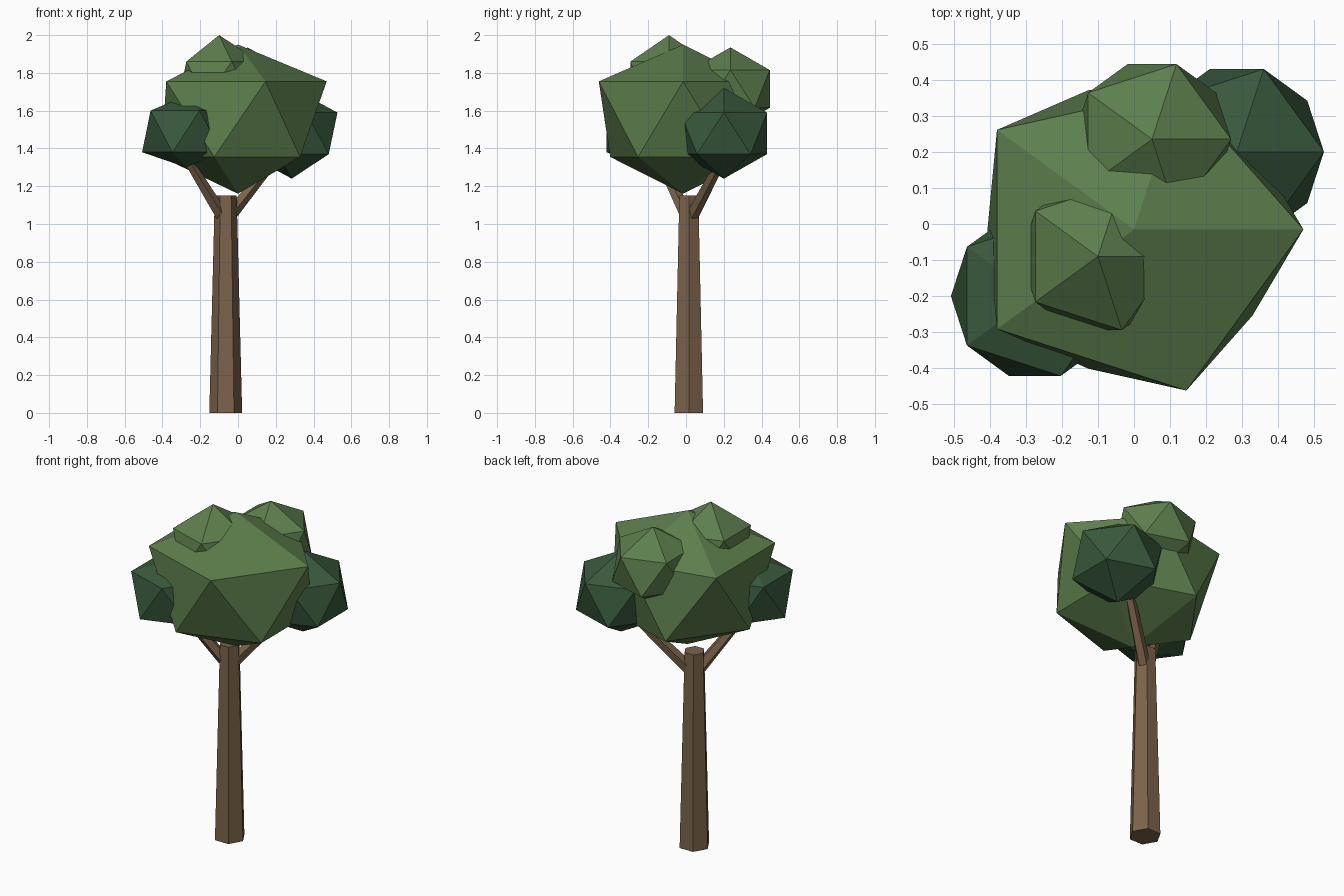
import bpy
import bmesh
import math
from mathutils import Vector

cube = bpy.data.objects.get("Cube")
if cube:
    bpy.data.objects.remove(cube, do_unlink=True)


def material(name, color):
    m = bpy.data.materials.new(name)
    m.use_nodes = True
    m.diffuse_color = (*color, 1)
    m.node_tree.nodes["Principled BSDF"].inputs["Base Color"].default_value = (*color, 1)
    return m


leaf = material("leaf_green", (0.108, 0.21, 0.073))
dark_leaf = material("dark_leaf_green", (0.04, 0.1, 0.046))
bark = material("bark_brown", (0.2, 0.125, 0.068))


def add_object(name, bm, mat):
    bmesh.ops.recalc_face_normals(bm, faces=bm.faces)
    mesh = bpy.data.meshes.new(name)
    bm.to_mesh(mesh)
    bm.free()
    mesh.materials.append(mat)
    obj = bpy.data.objects.new(name, mesh)
    bpy.context.collection.objects.link(obj)
    return obj


def tapered_limb(name, start, end, r_start, r_end, sides):
    """Tapered prism running from start to end, one corner along local x."""
    start, end = Vector(start), Vector(end)
    axis = end - start
    turn = Vector((0, 0, 1)).rotation_difference(axis)
    bm = bmesh.new()
    rings = []
    for centre, radius in ((start, r_start), (end, r_end)):
        ring = []
        for i in range(sides):
            a = math.tau * i / sides
            offset = Vector((radius * math.cos(a), radius * math.sin(a), 0))
            ring.append(bm.verts.new(centre + turn @ offset))
        rings.append(ring)
    low, high = rings
    bm.faces.new(low)
    bm.faces.new(high)
    for i in range(sides):
        j = (i + 1) % sides
        bm.faces.new((low[i], low[j], high[j], high[i]))
    return add_object(name, bm, bark)


def foliage(name, mat, centre, radius, tip, ring, low=1.0, back=1.0):
    """Twenty-sided clump: tip and ring are half heights of poles and rings,
    low scales the lower ring, back pulls in the upper rear corner."""
    bm = bmesh.new()
    bmesh.ops.create_icosphere(bm, subdivisions=1, radius=1)
    for v in bm.verts:
        side = math.copysign(1, v.co.z)
        if abs(v.co.z) > 0.9:
            v.co = Vector((0, 0, side * tip))
            continue
        r = radius
        if side < 0:
            r *= low
        elif v.co.y > 0.8:
            r *= back
        v.co = Vector((v.co.x * r, v.co.y * r, side * ring))
    bmesh.ops.translate(bm, verts=bm.verts, vec=centre)
    return add_object(name, bm, mat)


# Trunk and branches
tapered_limb("trunk", (-0.065, 0.015, 0), (-0.065, 0.015, 1.15), 0.087, 0.058, 6)
tapered_limb("right_branch", (-0.09, 0, 1.05), (-0.28, -0.15, 1.36), 0.036, 0.024, 5)
tapered_limb("left_branch", (-0.04, 0.035, 1.05), (0.24, 0.22, 1.4), 0.036, 0.024, 5)

# Crown
foliage("main_crown", leaf, (0, -0.015, 1.555), 0.525, 0.395, 0.2, low=0.865, back=0.87)
foliage("top_clump", leaf, (-0.1, -0.09, 1.76), 0.24, 0.24, 0.1)
foliage("back_clump", leaf, (0.05, 0.235, 1.715), 0.245, 0.22, 0.1)
foliage("front_right_clump", dark_leaf, (-0.275, -0.2, 1.49), 0.26, 0.19, 0.11)
foliage("back_left_clump", dark_leaf, (0.285, 0.2, 1.48), 0.27, 0.24, 0.11)
